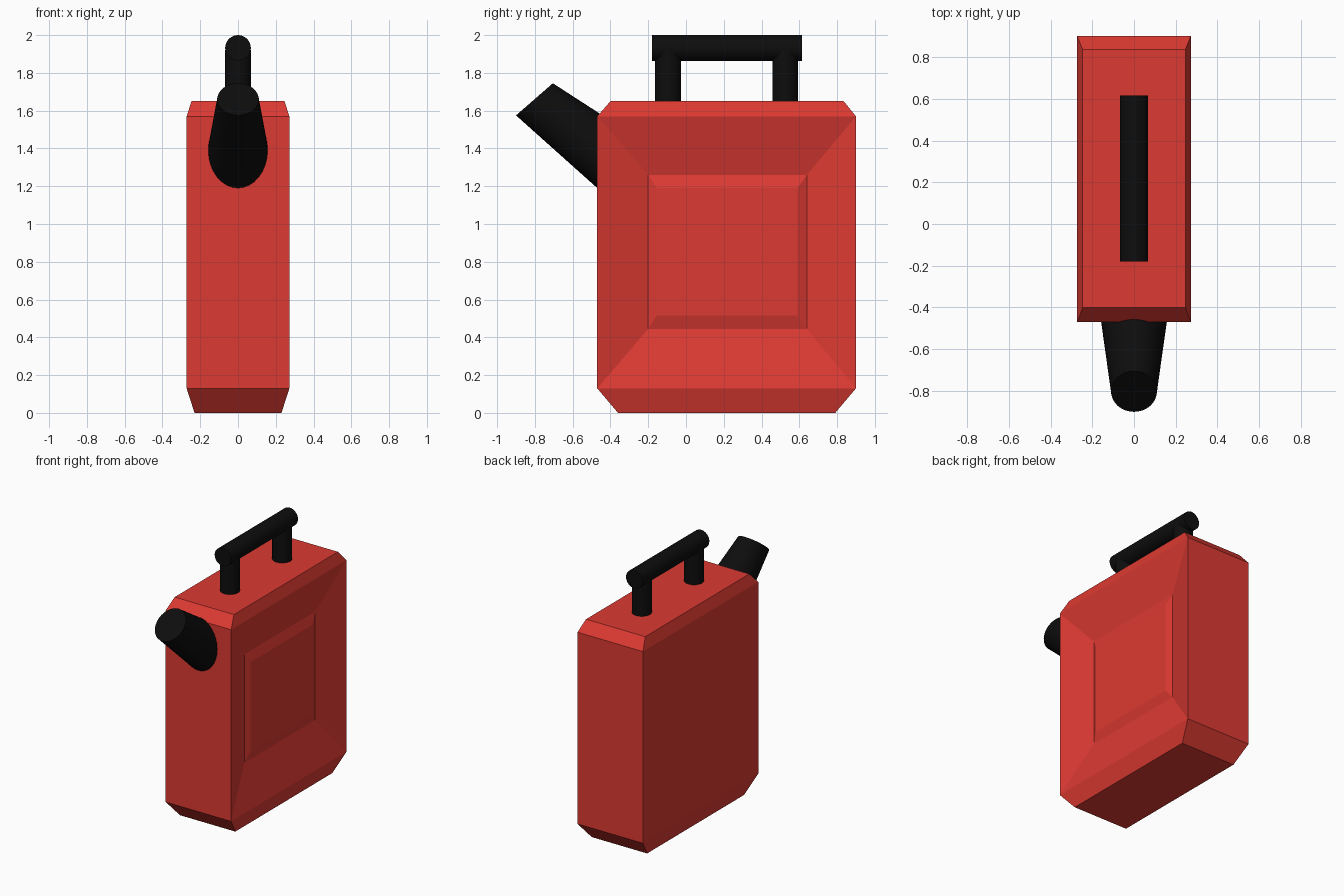
import bpy, bmesh, math
from mathutils import Vector

if "Cube" in bpy.data.objects:
    bpy.data.objects.remove(bpy.data.objects["Cube"])


def material(name, rgb):
    m = bpy.data.materials.new(name)
    m.diffuse_color = (*rgb, 1)
    m.use_nodes = True
    m.node_tree.nodes["Principled BSDF"].inputs["Base Color"].default_value = m.diffuse_color
    return m


RED = material("can red", (0.72, 0.042, 0.032))
BLACK = material("matte black", (0.004, 0.004, 0.004))


def make_object(name, bm, mat, smooth=False):
    bmesh.ops.recalc_face_normals(bm, faces=bm.faces[:])
    mesh = bpy.data.meshes.new(name)
    bm.to_mesh(mesh)
    bm.free()
    mesh.materials.append(mat)
    ob = bpy.data.objects.new(name, mesh)
    bpy.context.collection.objects.link(ob)
    if smooth:
        bpy.ops.object.select_all(action='DESELECT')
        ob.select_set(True)
        bpy.context.view_layer.objects.active = ob
        bpy.ops.object.shade_smooth_by_angle(angle=math.radians(40))
    return ob


def bridge(bm, a, b):
    n = len(a)
    return [bm.faces.new((a[i], a[(i + 1) % n], b[(i + 1) % n], b[i])) for i in range(n)]


def loft(name, rings, mat):
    """Closed smooth tube through rings of points."""
    bm = bmesh.new()
    loops = [[bm.verts.new(p) for p in r] for r in rings]
    for a, b in zip(loops, loops[1:]):
        bridge(bm, a, b)
    bm.faces.new(loops[0])
    bm.faces.new(loops[-1])
    return make_object(name, bm, mat, True)


def ring(center, u, v, n=32):
    c, u, v = Vector(center), Vector(u), Vector(v)
    return [c + u * math.cos(2 * math.pi * i / n) + v * math.sin(2 * math.pi * i / n)
            for i in range(n)]


# Can body: stacked rectangles with chamfered top and bottom
bm = bmesh.new()
levels = [(0.0, 0.23, -0.36, 0.79), (0.13, 0.272, -0.47, 0.90),
          (1.57, 0.272, -0.47, 0.90), (1.65, 0.246, -0.40, 0.835)]
loops = [[bm.verts.new((x, y, z)) for x, y in ((-w, y0), (w, y0), (w, y1), (-w, y1))]
         for z, w, y0, y1 in levels]
for a, b in zip(loops, loops[1:]):
    walls = bridge(bm, a, b)
    if a is loops[1]:
        side = walls[1]
bm.faces.new(loops[0])
bm.faces.new(loops[-1])

# Pressed panel on the right side: sinks in, then a raised centre
outer = list(side.verts)
bm.faces.remove(side)
for x, y0, y1, z0, z1 in ((0.192, -0.20, 0.64, 0.445, 1.26),
                          (0.212, -0.155, 0.59, 0.515, 1.19)):
    inner = [bm.verts.new((x, y0 if v.co.y < 0.2 else y1, z0 if v.co.z < 0.8 else z1))
             for v in outer]
    bridge(bm, outer, inner)
    outer = inner
bm.faces.new(outer)
make_object("can_body", bm, RED)

# Spout: tapered tube with a slanted mouth
loft("spout", [ring((0, -0.40, 1.338), (0.167, 0, 0), (0, 0, 0.21)),
               ring((0, -0.8025, 1.66), (0.11, 0, 0), (0, 0.0975, 0.085))], BLACK)

# Handle: two posts and a grip
R = 0.068
for name, y in (("front_handle_post", -0.095), ("rear_handle_post", 0.525)):
    loft(name, [ring((0, y, z), (R, 0, 0), (0, R, 0)) for z in (1.63, 1.92)], BLACK)
loft("handle_grip", [ring((0, y, 2 - R), (R, 0, 0), (0, 0, R)) for y in (-0.18, 0.615)], BLACK)
